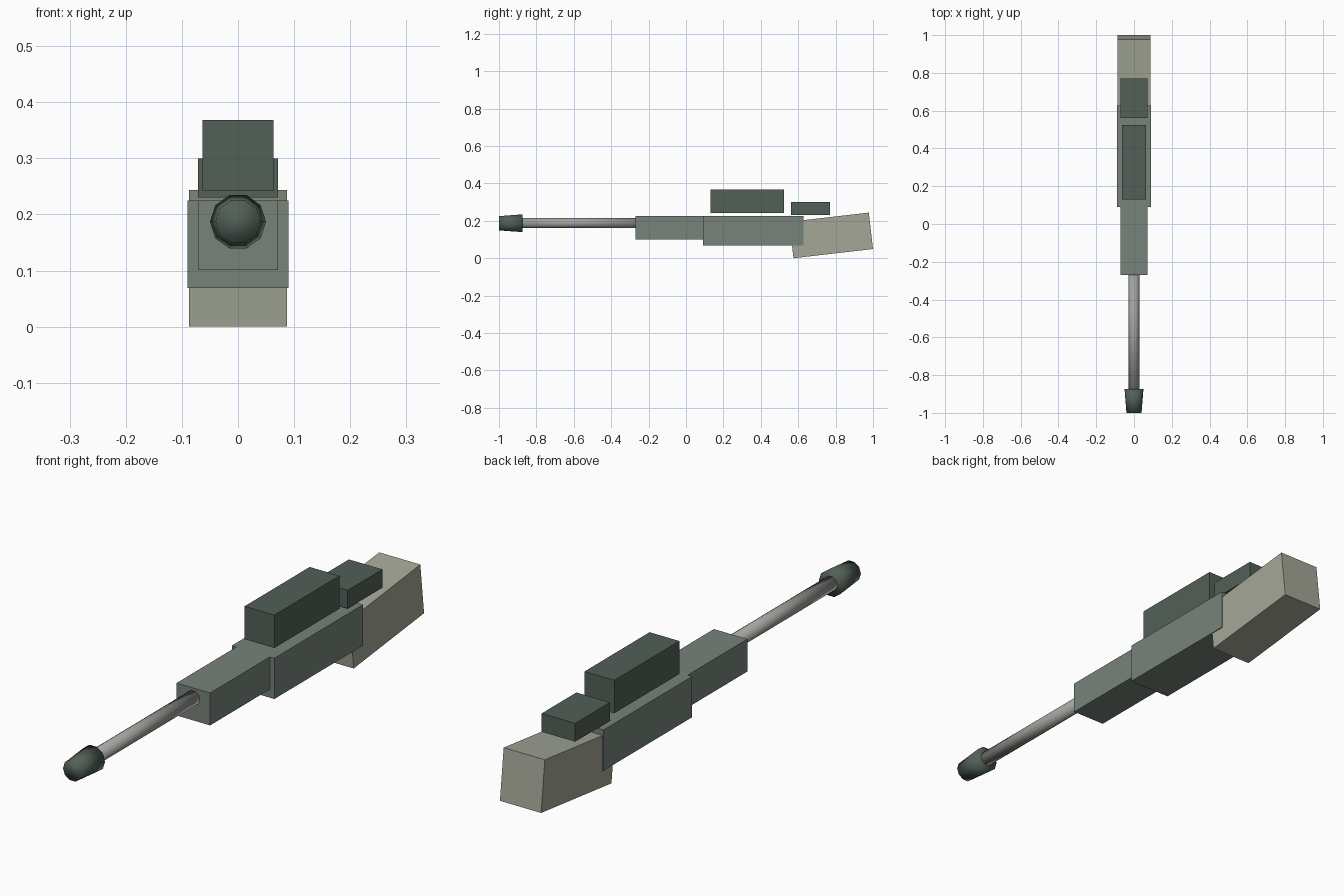
import bpy
from math import cos, sin, tau

if "Cube" in bpy.data.objects:
    bpy.data.objects.remove(bpy.data.objects["Cube"])


def material(name, rgb):
    m = bpy.data.materials.new(name)
    m.diffuse_color = (*rgb, 1)
    m.use_nodes = True
    m.node_tree.nodes["Principled BSDF"].inputs["Base Color"].default_value = m.diffuse_color
    return m


DARK = material("dark_green", (0.085, 0.115, 0.095))
MID = material("grey_green", (0.185, 0.225, 0.195))
PALE = material("pale_olive", (0.37, 0.39, 0.31))
STEEL = material("steel", (0.36, 0.36, 0.34))


def box(name, width, y, z, mat, tilt=0):
    """Box centred on x = 0 from (min, max) ranges in y and z."""
    bpy.ops.mesh.primitive_cube_add(
        size=1, location=(0, sum(y) / 2, sum(z) / 2), rotation=(tilt, 0, 0))
    o = bpy.context.object
    o.name = name
    o.scale = (width, y[1] - y[0], z[1] - z[0])
    o.data.materials.append(mat)
    return o


def tube(name, sides, y, radii, z, mat):
    """Smooth-shaded frustum along y, from the front end to the back end."""
    verts = [(r * cos(tau * i / sides), yy, z + r * sin(tau * i / sides))
             for yy, r in zip(y, radii) for i in range(sides)]
    faces = [(i, (i + 1) % sides, sides + (i + 1) % sides, sides + i)[::-1]
             for i in range(sides)]
    faces += [tuple(range(sides)), tuple(range(2 * sides - 1, sides - 1, -1))]
    me = bpy.data.meshes.new(name)
    me.from_pydata(verts, [], faces)
    me.shade_smooth()
    me.materials.append(mat)
    o = bpy.data.objects.new(name, me)
    bpy.context.collection.objects.link(o)
    return o


# Body
box("receiver", 0.18, (0.091, 0.628), (0.069, 0.225), MID)
box("handguard", 0.142, (-0.27, 0.091), (0.101, 0.225), MID)

# Stock, butt end raised
L, H = 0.428, 0.196
box("stock", 0.174, (0.776 - L / 2, 0.776 + L / 2),
    (0.122 - H / 2, 0.122 + H / 2), PALE, tilt=0.115)

# Top boxes
box("sight_housing", 0.126, (0.13, 0.523), (0.242, 0.368), DARK)
box("rear_block", 0.142, (0.561, 0.771), (0.23, 0.3), DARK)

# Barrel and tapered muzzle
tube("barrel", 10, (-0.9, -0.25), (0.028, 0.028), 0.188, STEEL)
tube("muzzle", 10, (-1.0, -0.874), (0.04, 0.05), 0.187, DARK)
